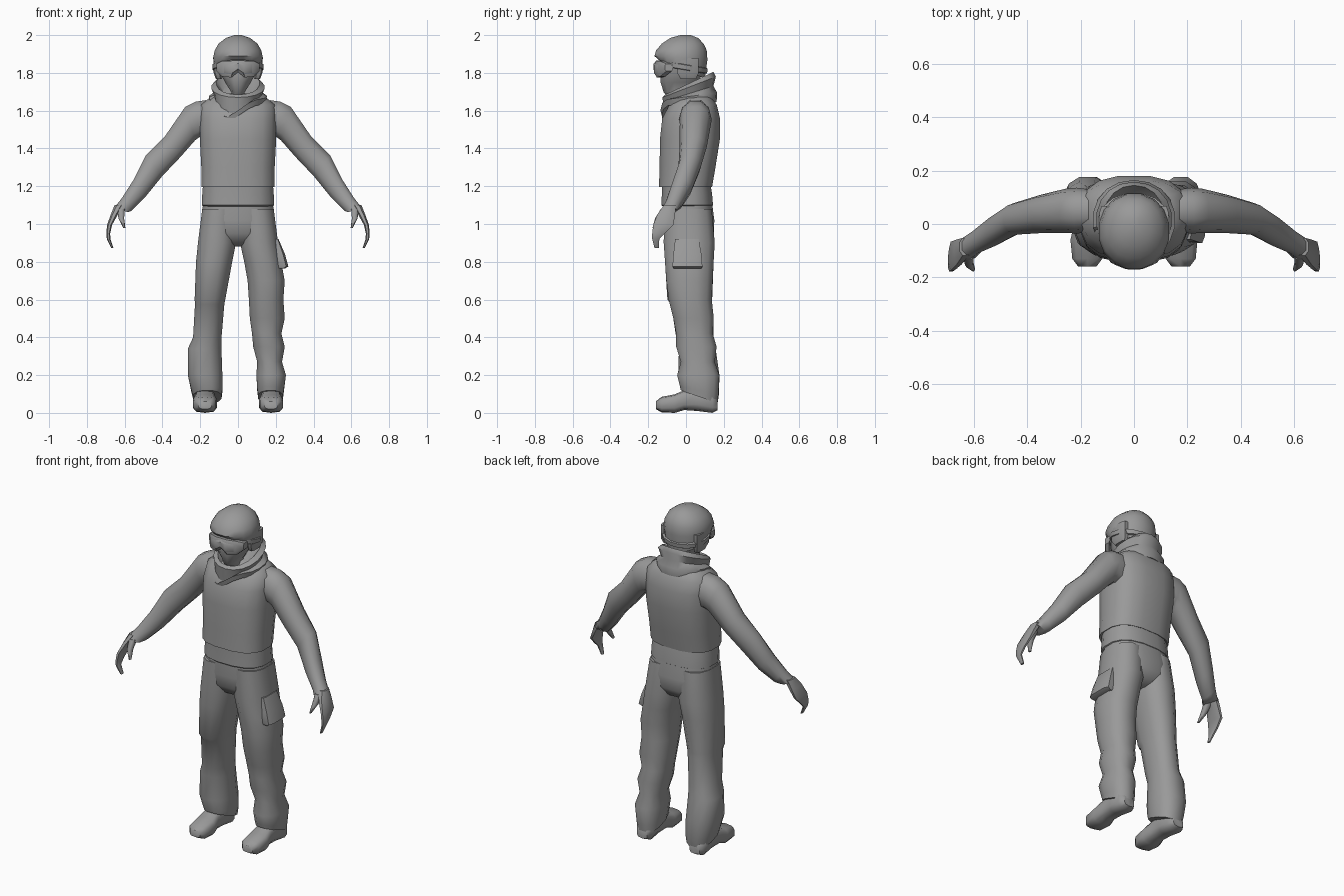
import bpy, bmesh, math
from mathutils import Vector as V3

GREY = bpy.data.materials.new("plain grey")
GREY.diffuse_color = (0.32, 0.32, 0.32, 1)


def hring(z, x0, x1, y0, y1, tilt=0):
    """Level ring from its extents; tilt raises the back and lowers the front."""
    return (V3(((x0 + x1) / 2, (y0 + y1) / 2, z)),
            V3(((x1 - x0) / 2, 0, 0)), V3((0, (y1 - y0) / 2, tilt)))


def cring(z, rx, y0, y1, tilt=0):
    return hring(z, -rx, rx, y0, y1, tilt)


def loft(name, rings, n=12, p=0.85, side=1, angle=50, edit=None):
    """Skin a row of rings (centre, U, V); p below 1 makes them squarer."""
    bm = bmesh.new()
    pw = lambda t: math.copysign(abs(t) ** p, t)
    loops = []
    for c, u, v in rings:
        loop = []
        for i in range(n):
            a = 2 * math.pi * (i + 0.5) / n
            q = c + u * pw(math.cos(a)) + v * pw(math.sin(a))
            loop.append(bm.verts.new((q.x * side, q.y, q.z)))
        loops.append(loop)
    for a, b in zip(loops, loops[1:]):
        for i in range(n):
            j = (i + 1) % n
            bm.faces.new((a[i], a[j], b[j], b[i]))
    bm.faces.new(loops[0])
    bm.faces.new(loops[-1])
    if edit:
        for v in bm.verts:
            edit(v.co)
    bmesh.ops.recalc_face_normals(bm, faces=bm.faces)
    me = bpy.data.meshes.new(name)
    bm.to_mesh(me)
    bm.free()
    for f in me.polygons:
        f.use_smooth = True
    me.set_sharp_from_angle(angle=math.radians(angle))
    me.materials.append(GREY)
    ob = bpy.data.objects.new(name, me)
    bpy.context.collection.objects.link(ob)
    return ob


# Torso: vest, jacket hem below it, trouser seat
loft("vest", [cring(*r) for r in (
    (1.20, .185, -.135, .13), (1.195, .197, -.145, .14), (1.30, .197, -.142, .158),
    (1.45, .205, -.14, .182), (1.56, .205, -.128, .182), (1.63, .20, -.09, .165),
    (1.67, .15, -.05, .14), (1.69, .10, -.03, .12))], 16, .75)
loft("jacket_hem", [cring(*r) for r in (
    (1.09, .18, -.12, .13), (1.10, .195, -.132, .145), (1.16, .192, -.13, .14),
    (1.22, .187, -.13, .13))], 16, .8)
loft("trouser_seat", [cring(*r) for r in (
    (1.13, .185, -.122, .138), (1.02, .198, -.124, .152), (.95, .19, -.115, .15),
    (.90, .13, -.08, .12), (.88, .06, -.03, .07))], 16, .8)

# Trouser legs: one plain with a knee pad step, one with gathered folds
loft("plain_leg", [hring(*r) for r in (
    (1.08, .0, .192, -.12, .14), (.90, .008, .215, -.122, .156), (.80, .028, .225, -.115, .15),
    (.60, .065, .232, -.102, .142), (.575, .07, .23, -.082, .142), (.40, .085, .24, -.055, .15),
    (.34, .085, .268, -.04, .16), (.20, .08, .268, -.045, .18), (.12, .08, .25, -.035, .178, -.02),
    (.085, .085, .24, -.03, .17, -.035))], 12, .85, -1)
loft("folded_leg", [hring(*r) for r in (
    (1.08, .0, .192, -.12, .14), (.90, .008, .215, -.122, .156), (.80, .03, .232, -.115, .15),
    (.70, .048, .25, -.108, .145), (.60, .055, .243, -.095, .14), (.50, .06, .25, -.07, .15),
    (.42, .072, .232, -.055, .145), (.35, .078, .25, -.055, .165), (.27, .10, .235, -.03, .155),
    (.20, .095, .256, -.05, .18), (.12, .10, .245, -.035, .175, -.02),
    (.085, .105, .24, -.03, .17, -.035))], 12, .85)
loft("thigh_pocket", [hring(*r) for r in (
    (.92, .19, .215, -.06, .07), (.84, .19, .25, -.07, .085), (.775, .20, .268, -.075, .09),
    (.765, .20, .25, -.07, .085))], 8, .5, angle=35)

for side, tag in ((1, "left"), (-1, "right")):
    # Boots, skinned from toe to heel: y, half width, bottom, top
    loft(tag + "_boot", [(V3((.175, y, (z0 + z1) / 2)), V3((w, 0, 0)), V3((0, 0, (z1 - z0) / 2)))
                         for y, w, z0, z1 in (
        (-.16, .035, .02, .06), (-.13, .058, .003, .085), (-.06, .065, 0, .098),
        (-.01, .054, .015, .12), (.06, .052, .01, .14), (.14, .055, 0, .11),
        (.168, .035, .015, .07))], 10, .65, side)
    # Sleeves: upper edge x z, lower edge x z, centre y, half depth
    loft(tag + "_sleeve", [(V3(((a + c) / 2, y, (b + d) / 2)),
                            V3(((a - c) / 2, 0, (b - d) / 2)), V3((0, w, 0)))
                           for a, b, c, d, y, w in (
        (.17, 1.66, .17, 1.45, .05, .08), (.225, 1.652, .205, 1.455, .05, .086),
        (.28, 1.625, .225, 1.44, .05, .083), (.39, 1.465, .305, 1.35, .038, .072),
        (.49, 1.365, .40, 1.25, .02, .06), (.555, 1.235, .49, 1.14, -.025, .058),
        (.615, 1.14, .56, 1.07, -.065, .046), (.658, 1.085, .58, 1.062, -.09, .045))],
         10, .9, side)
    # Thin hand with hooked fingers, then the thumb: x, y, z, thickness, half width
    for part, rows in (("_hand", (
            (.63, -.085, 1.10, .025, .035), (.655, -.105, 1.05, .02, .05),
            (.68, -.12, .995, .014, .057), (.687, -.145, .95, .011, .036),
            (.685, -.16, .92, .010, .02), (.665, -.155, .872, .006, .012))),
            ("_thumb", ((.62, -.11, 1.08, .022, .025), (.618, -.145, 1.03, .016, .02),
                        (.602, -.168, .98, .006, .01)))):
        loft(tag + part, [(V3((x, y, z)), V3((t, 0, 0)), V3((0, w, 0)))
                          for x, y, z, t, w in rows], 8, .8, side)
    # Helmet ear guards
    loft(tag + "_ear_guard", [hring(*r) for r in (
        (1.88, .09, .13, -.05, .07), (1.80, .09, .13, -.05, .07),
        (1.768, .085, .118, -.03, .055))], 8, .6, side)


# Scarf: tilted folds, with the lower front drawn to an off-centre point
def scarf_point(co):
    if co.z < 1.67 and co.y < .02:
        co.z -= .10 * max(0, 1 - abs(co.x + .07) / .15) * min(1, (.02 - co.y) / .1)


loft("scarf", [cring(*r) for r in (
    (1.66, .10, -.07, .12), (1.635, .145, -.128, .162, .01), (1.675, .155, -.135, .165, .02),
    (1.69, .128, -.115, .145, .04), (1.725, .142, -.125, .158, .055),
    (1.745, .115, -.11, .145, .06), (1.70, .08, -.09, .11, .05))],
    18, .95, edit=scarf_point)

# Head: masked face, helmet, goggles and strap
loft("masked_face", [cring(*r) for r in (
    (1.64, .05, -.06, .05), (1.695, .035, -.12, .05), (1.75, .07, -.138, .07),
    (1.80, .098, -.14, .09), (1.88, .11, -.13, .1))], 12, .9)
loft("helmet", [cring(*r) for r in (
    (1.83, .11, -.13, .09, -.05), (1.82, .122, -.148, .102, -.05),
    (1.88, .134, -.17, .116, -.01), (1.92, .125, -.16, .112), (1.955, .105, -.13, .095),
    (1.985, .065, -.085, .065), (2.0, .02, -.03, .025))], 16, .95)
loft("goggle_strap", [cring(*r) for r in (
    (1.815, .131, -.12, .108, -.02), (1.818, .136, -.125, .114, -.02),
    (1.842, .138, -.125, .117, -.02), (1.845, .131, -.12, .112, -.02))], 16, .95)
for name, k, out in (("goggle_frame", 1, 0), ("goggle_lens", .72, -.006)):
    loft(name, [(V3((x * (.5 + k / 2), y + out, z)), V3((0, .022, 0)), V3((0, 0, h * k)))
                for x, y, z, h in (
        (-.115, -.09, 1.828, .02), (-.085, -.125, 1.822, .043), (-.035, -.142, 1.82, .046),
        (0, -.144, 1.835, .032), (.035, -.142, 1.82, .046), (.085, -.125, 1.822, .043),
        (.115, -.09, 1.828, .02))], 8, .5, angle=35)
